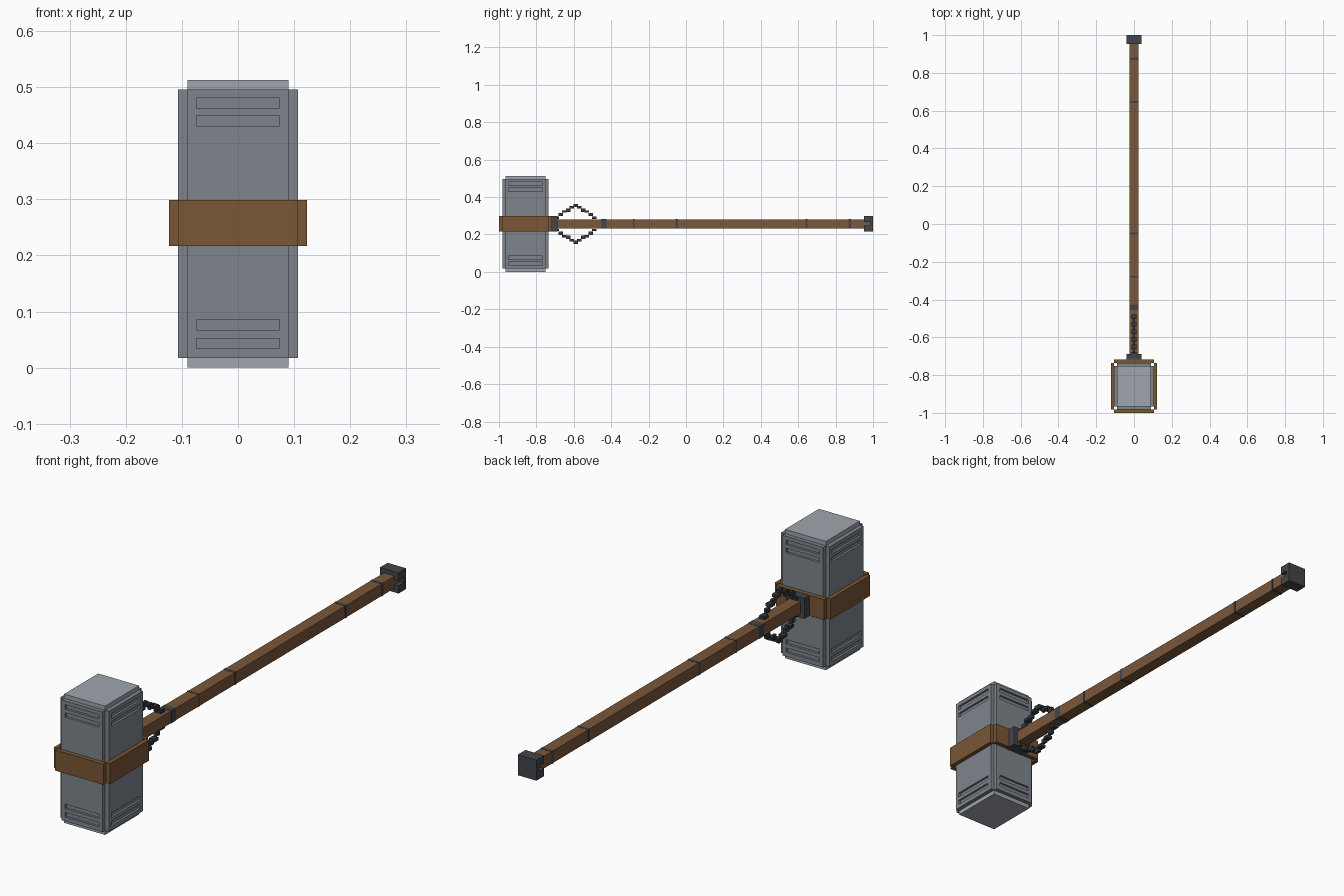
import bpy, bmesh, math
from mathutils import Matrix, Vector

if "Cube" in bpy.data.objects:
    bpy.data.objects.remove(bpy.data.objects["Cube"])


def material(name, rgb):
    m = bpy.data.materials.new(name)
    m.use_nodes = True
    m.diffuse_color = (*rgb, 1)
    m.node_tree.nodes["Principled BSDF"].inputs["Base Color"].default_value = (*rgb, 1)
    return m


STEEL = material("steel", (0.21, 0.235, 0.27))
LIGHT = material("light steel", (0.35, 0.375, 0.42))
WOOD = material("brown wood", (0.195, 0.095, 0.042))
BAND = material("brown leather", (0.195, 0.095, 0.036))
IRON = material("dark iron", (0.055, 0.06, 0.07))
CHAIN = material("chain iron", (0.038, 0.041, 0.048))


def add_box(bm, lo, hi):
    lo, hi = Vector(lo), Vector(hi)
    mat = Matrix.Translation((lo + hi) / 2) @ Matrix.Diagonal((*(hi - lo), 1))
    return bmesh.ops.create_cube(bm, size=1, matrix=mat)


def finish(bm, name, mat):
    mesh = bpy.data.meshes.new(name)
    bm.to_mesh(mesh)
    bm.free()
    mesh.materials.append(mat)
    ob = bpy.data.objects.new(name, mesh)
    bpy.context.collection.objects.link(ob)
    return ob


def boxes(name, mat, *spans):
    bm = bmesh.new()
    for lo, hi in spans:
        add_box(bm, lo, hi)
    return finish(bm, name, mat)


HEAD_Y, MID_Z, TOP = -0.8585, 0.257, 0.513
HX, HY, T = 0.09, 0.107, 0.0165      # core half sizes, panel thickness
SLOTS = [(0.034, 0.052), (0.067, 0.085), (0.431, 0.449), (0.463, 0.481)]

# Head core, showing at the top and bottom
boxes("head_core", LIGHT, ((-HX, HEAD_Y - HY, 0), (HX, HEAD_Y + HY, TOP)))


# Slotted panel on one side of the head
def panel(name, half, dist, turn):
    bm = bmesh.new()
    add_box(bm, (-half, -dist - T, 0.017), (half, -dist, 0.496))
    cuts = [((0, 0, z), (0, 0, 1)) for pair in SLOTS for z in pair]
    cuts += [((s * (half - 0.016), 0, 0), (1, 0, 0)) for s in (-1, 1)]
    for co, no in cuts:
        bmesh.ops.bisect_plane(bm, geom=bm.verts[:] + bm.edges[:] + bm.faces[:],
                               plane_co=co, plane_no=no)
    bm.normal_update()
    slots = []
    for f in bm.faces:
        c = f.calc_center_median()
        if f.normal.y < -0.9 and abs(c.x) < half - 0.017 and any(a < c.z < b for a, b in SLOTS):
            slots.append(f)
    sunk = bmesh.ops.extrude_discrete_faces(bm, faces=slots)["faces"]
    bmesh.ops.translate(bm, verts=list({v for f in sunk for v in f.verts}), vec=(0, 0.009, 0))
    bm.transform(Matrix.Translation((0, HEAD_Y, 0)) @ Matrix.Rotation(turn, 4, "Z"))
    finish(bm, name, STEEL)


for i, side in enumerate(("front", "left", "back", "right")):
    half, dist = (HX, HY) if i % 2 == 0 else (HY, HX)
    panel("head_panel_" + side, half, dist, i * math.pi / 2)

# Strap round the head, with open corners
BX, BY = HX + T, HY + T
Z0, Z1 = 0.217, 0.299
for s, side in ((-1, "front"), (1, "back")):
    ys = sorted((HEAD_Y + s * BY, HEAD_Y + s * (BY + T + 0.001)))
    boxes("strap_" + side, BAND, ((-BX, ys[0], Z0), (BX, ys[1], Z1)))
for s, side in ((-1, "right"), (1, "left")):
    xs = sorted((s * BX, s * (BX + T)))
    boxes("strap_" + side, BAND, ((xs[0], HEAD_Y - BY, Z0), (xs[1], HEAD_Y + BY, Z1)))

# Handle with its collar and thin rings
R, C = 0.024, 0.041
boxes("handle", WOOD, ((-R, -0.72, MID_Z - R), (R, 0.99, MID_Z + R)))
boxes("handle_collar", IRON, ((-C, -0.735, MID_Z - C), (C, -0.687, MID_Z + C)))
E = R + 0.001
for n, (y, w) in enumerate(((-0.44, 0.03), (-0.28, 0.008), (-0.05, 0.012), (0.645, 0.01), (0.875, 0.012))):
    boxes(f"handle_ring_{n + 1}", IRON, ((-E, y - w / 2, MID_Z - E), (E, y + w / 2, MID_Z + E)))

# Pommel: end cap and two jaws, leaving a slot on each side
G = 0.01
boxes("pommel", IRON,
      ((-C, 0.985, MID_Z - C), (C, 1, MID_Z + C)),
      ((-C, 0.952, MID_Z + G), (C, 0.985, MID_Z + C)),
      ((-C, 0.952, MID_Z - C), (C, 0.985, MID_Z - G)))

# Stepped chains above and below the handle
RISE = [0.033, 0.05, 0.066, 0.072, 0.088, 0.098]
RISE += RISE[-2::-1]
for s, side in ((1, "upper"), (-1, "lower")):
    spans = []
    for i, r in enumerate(RISE):
        y, z = -0.69 + i * 0.02, MID_Z + s * r
        wx, wz = (0.012, 0.006) if i % 2 == 0 else (0.006, 0.009)
        spans.append(((-wx, y - 0.012, z - wz), (wx, y + 0.012, z + wz)))
    boxes(side + "_chain", CHAIN, *spans)
